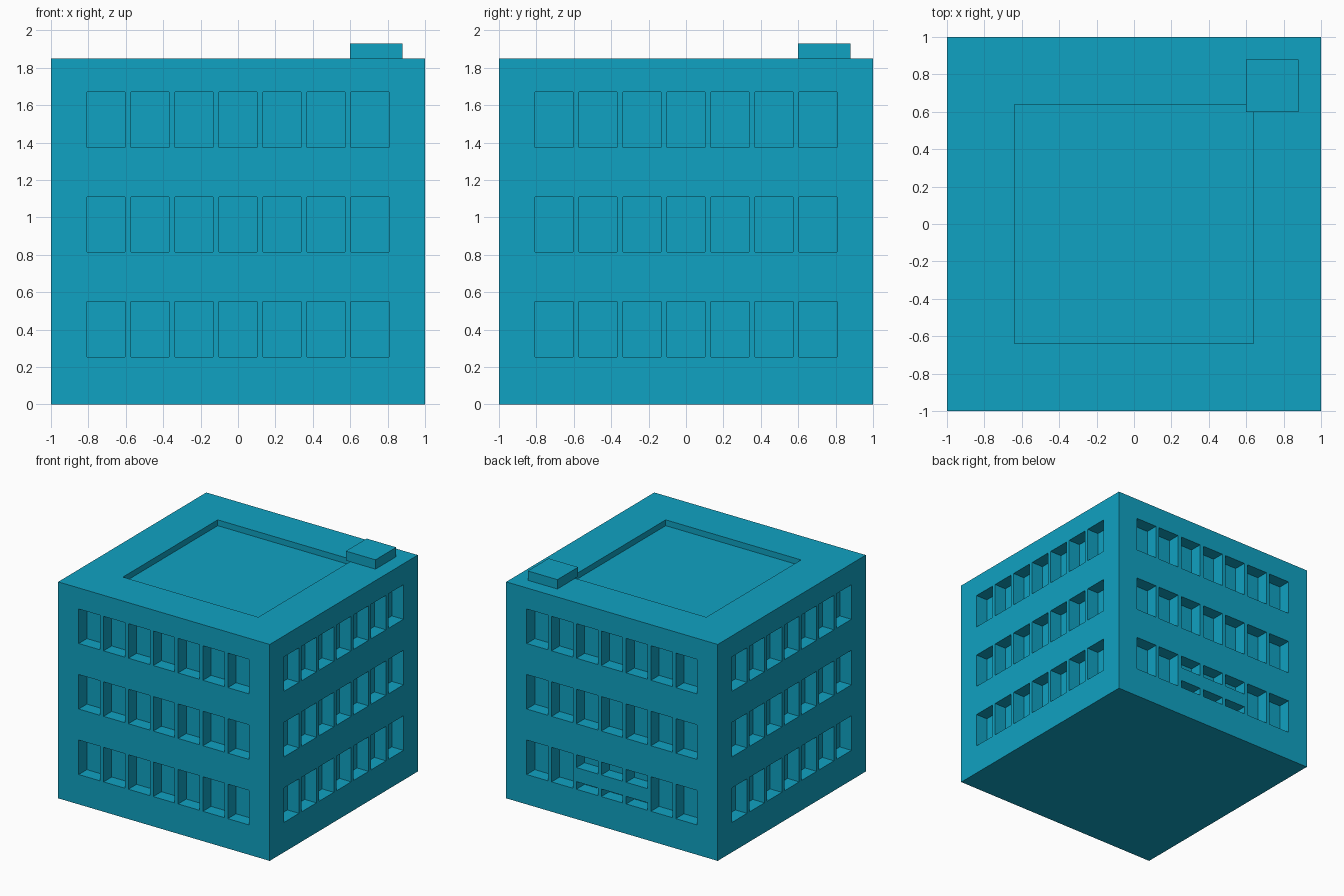
import bpy, bmesh
from mathutils import Matrix, Vector
from math import pi

if "Cube" in bpy.data.objects:
    bpy.data.objects.remove(bpy.data.objects["Cube"])

H, DEPTH = 1.85, 0.11          # building height, window recess depth
WIN, PITCH = 0.101, 0.235      # window half width, column spacing
ROOF, ROOF_DROP = 0.64, 0.05   # sunken roof half size and depth

mat = bpy.data.materials.new("teal")
mat.diffuse_color = (0.005, 0.36, 0.54, 1)
mat.use_nodes = True
mat.node_tree.nodes["Principled BSDF"].inputs["Base Color"].default_value = mat.diffuse_color


def finish(bm, name):
    me = bpy.data.meshes.new(name)
    bm.to_mesh(me)
    bm.free()
    me.materials.append(mat)
    ob = bpy.data.objects.new(name, me)
    bpy.context.collection.objects.link(ob)
    return ob


def face(bm, pts):
    bm.faces.new([bm.verts.new(p) for p in pts])


def ring(bm, a, b):
    for i in range(4):
        j = (i + 1) % 4
        face(bm, (a[i], a[j], b[j], b[i]))


def square(r, z):
    return [Vector(p) for p in ((-r, -r, z), (r, -r, z), (r, r, z), (-r, r, z))]


def box(name, lo, hi):
    bm = bmesh.new()
    bmesh.ops.create_cube(bm, size=1)
    lo, hi = Vector(lo), Vector(hi)
    bmesh.ops.scale(bm, vec=hi - lo, verts=bm.verts)
    bmesh.ops.translate(bm, vec=(lo + hi) / 2, verts=bm.verts)
    return finish(bm, name)


# Facade grid: odd cells in both directions are windows
xs = [-1] + [c * PITCH + s * WIN for c in range(-3, 4) for s in (-1, 1)] + [1]
zs = [0] + [0.255 + r * 0.56 + h for r in range(3) for h in (0, 0.295)] + [H]

bm = bmesh.new()
for side in range(4):
    turn = Matrix.Rotation(side * pi / 2, 3, 'Z')
    for i in range(len(xs) - 1):
        for k in range(len(zs) - 1):
            x0, x1, z0, z1 = xs[i], xs[i + 1], zs[k], zs[k + 1]
            quad = [turn @ Vector(p) for p in
                    ((x0, -1, z0), (x1, -1, z0), (x1, -1, z1), (x0, -1, z1))]
            if i % 2 and k % 2:
                inward = turn @ Vector((0, DEPTH, 0))
                inner = [p + inward for p in quad]
                ring(bm, quad, inner)
                face(bm, inner)
            else:
                face(bm, quad)

# Roof rim, sunken roof and underside
rim, edge, floor = square(1, H), square(ROOF, H), square(ROOF, H - ROOF_DROP)
ring(bm, rim, edge)
ring(bm, edge, floor)
face(bm, floor)
face(bm, square(1, 0)[::-1])
bmesh.ops.remove_doubles(bm, verts=bm.verts, dist=1e-4)
finish(bm, "building")

# Roof hatch on the back right corner
box("roof_hatch", (0.6, 0.6, H), (0.88, 0.88, 1.93))

# Flush bar across the three middle ground-floor windows at the back
for c in (-1, 0, 1):
    box("back_bar", (c * PITCH - WIN, 1 - DEPTH, 0.32), (c * PITCH + WIN, 1, 0.44))
